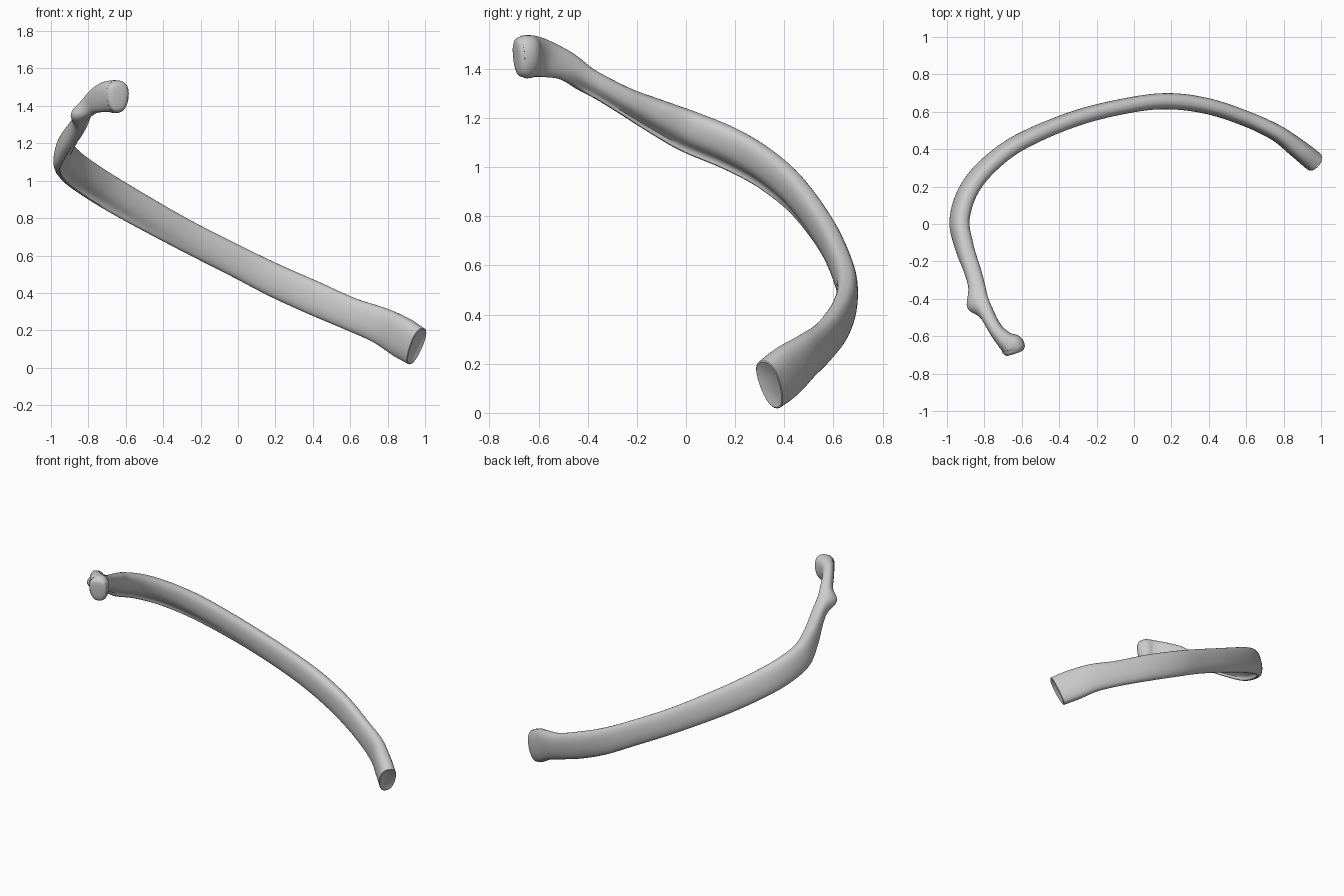
import bpy, bmesh, math
from mathutils import Vector

if "Cube" in bpy.data.objects:
    bpy.data.objects.remove(bpy.data.objects["Cube"])

# Stations along the bone, head to front end:
# x, y, z, half thickness, half height, inward lean of the top edge (degrees)
STATIONS = [
    (-0.642, -0.676, 1.447, .058, .080, 0),
    (-0.652, -0.650, 1.449, .064, .088, 0),
    (-0.690, -0.620, 1.450, .048, .084, 0),
    (-0.735, -0.570, 1.440, .038, .075, 0),
    (-0.780, -0.490, 1.412, .038, .060, 0),
    (-0.820, -0.390, 1.350, .042, .050, 5),
    (-0.865, -0.250, 1.270, .044, .056, 12),
    (-0.910, -0.120, 1.205, .046, .072, 18),
    (-0.935, 0.020, 1.140, .046, .088, 18),
    (-0.890, 0.175, 1.075, .045, .092, 16),
    (-0.780, 0.315, 0.995, .043, .092, 14),
    (-0.600, 0.445, 0.885, .042, .090, 10),
    (-0.300, 0.570, 0.718, .041, .084, 6),
    (0.000, 0.640, 0.565, .041, .084, 2),
    (0.200, 0.656, 0.465, .043, .088, 0),
    (0.400, 0.628, 0.375, .042, .090, -2),
    (0.600, 0.562, 0.288, .041, .088, -3),
    (0.760, 0.487, 0.226, .044, .098, -3),
    (0.870, 0.408, 0.165, .052, .110, 0),
    (0.952, 0.342, 0.115, .055, .107, 0),
]
STEPS, RING = 8, 32


def spline(pts):
    """Catmull-Rom through all stations, every channel at once."""
    pts = [Vector(p) for p in pts]
    pts = [pts[0] * 2 - pts[1]] + pts + [pts[-1] * 2 - pts[-2]]
    out = []
    for i in range(1, len(pts) - 2):
        a, b, c, d = pts[i - 1:i + 3]
        for k in range(STEPS):
            t = k / STEPS
            out.append(0.5 * (2 * b + (c - a) * t + (2 * a - 5 * b + 4 * c - d) * t ** 2
                              + (3 * b - a - 3 * c + d) * t ** 3))
    return out + [pts[-2]]


def power(v, e):
    return math.copysign(abs(v) ** e, v)


def bump(p, centre, push, radius):
    d = (p - Vector(centre)).length / radius
    return Vector(push) * math.exp(-d * d)


path = spline(STATIONS)
bm = bmesh.new()
rings = []
for i, s in enumerate(path):
    p = Vector(s[:3])
    t = (Vector(path[min(i + 1, len(path) - 1)][:3]) - Vector(path[max(i - 1, 0)][:3])).normalized()
    n = t.cross(Vector((0, 0, 1))).normalized()      # towards the inside of the curve
    u = n.cross(t)
    lean = math.radians(s[5])
    n, u = n * math.cos(lean) - u * math.sin(lean), u * math.cos(lean) + n * math.sin(lean)
    f = i / (len(path) - 1)
    groove = 0.024 * math.exp(-((f - 0.43) / 0.17) ** 4)   # groove under the inner side
    ring = []
    for k in range(RING):
        a = 2 * math.pi * k / RING
        w = s[3] * power(math.cos(a), 0.8) * (1 + 0.12 * math.sin(a))
        w -= groove * math.exp(-((a - math.radians(318)) / 0.4) ** 2)
        q = p + n * w + u * s[4] * power(math.sin(a), 0.9)
        # tubercle on the outer back side
        q += bump(q, (-0.855, -0.43, 1.34), (-0.042, -0.025, 0.004), 0.065)
        ring.append(bm.verts.new(q))
    rings.append(ring)

for r0, r1 in zip(rings, rings[1:]):
    for k in range(RING):
        j = (k + 1) % RING
        bm.faces.new((r0[k], r0[j], r1[j], r1[k]))


def cap(ring, layers, normal):
    """Close an end with shrinking rings: (scale, offset) pairs."""
    c = sum((v.co for v in ring), Vector()) / RING
    base, prev = [v.co.copy() for v in ring], ring
    for scale, off in layers:
        new = [bm.verts.new(c + (b - c) * scale + normal * off) for b in base]
        for k in range(RING):
            j = (k + 1) % RING
            bm.faces.new((prev[k], prev[j], new[j], new[k]))
        prev = new
    bm.faces.new(prev)


# rounded head facet and slightly hollow cut end
cap(rings[0], [(0.92, .009), (0.78, .014), (0.45, .016)], Vector((0.3, -0.95, 0)))
cap(rings[-1], [(0.95, .003), (0.7, -.004), (0.35, -.009)], Vector((0.75, -0.6, -0.25)))
bmesh.ops.recalc_face_normals(bm, faces=bm.faces)

mesh = bpy.data.meshes.new("rib_bone")
bm.to_mesh(mesh)
bm.free()
rib = bpy.data.objects.new("rib_bone", mesh)
bpy.context.collection.objects.link(rib)
bpy.context.view_layer.objects.active = rib
rib.select_set(True)
bpy.ops.object.shade_smooth_by_angle(angle=math.radians(40))
